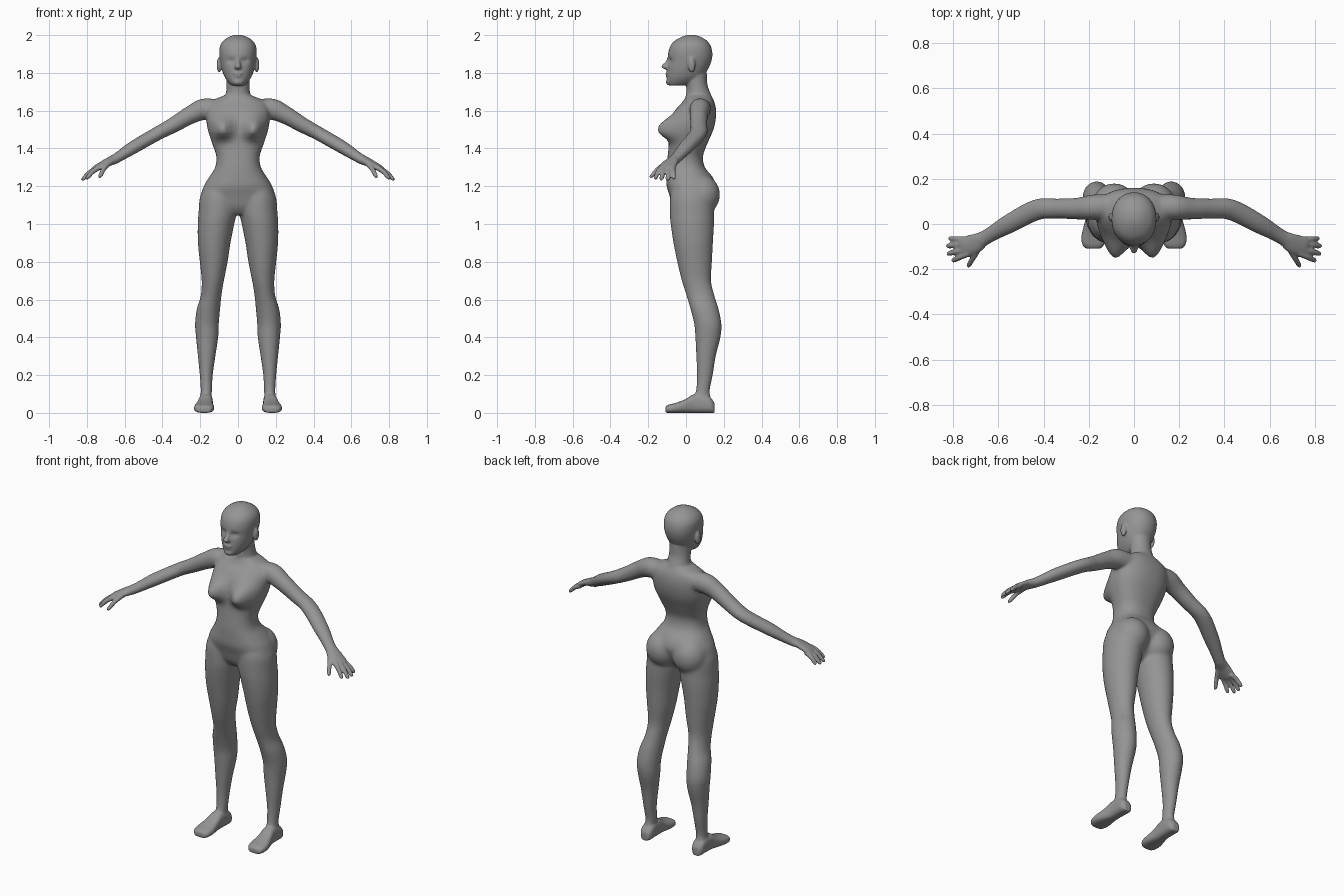
import bpy, bmesh, math
from mathutils import Vector, Matrix

bm = bmesh.new()
X, Y, Z = Vector((1, 0, 0)), Vector((0, 1, 0)), Vector((0, 0, 1))


def refine(rows, n=4):
    """Catmull-Rom interpolation of rows of numbers."""
    out = []
    for i in range(len(rows) - 1):
        a, b, c, d = (rows[max(i - 1, 0)], rows[i], rows[i + 1], rows[min(i + 2, len(rows) - 1)])
        for k in range(n):
            t = k / n
            out.append([0.5 * (2 * q + (r - p) * t + (2 * p - 5 * q + 4 * r - s) * t * t
                               + (3 * q - p - 3 * r + s) * t ** 3) for p, q, r, s in zip(a, b, c, d)])
    return out + [list(rows[-1])]


def loft(rings, power=2.0, seg=48):
    """Closed skin over rings given as centre, axis u, axis v."""
    loops = []
    for c, u, v in rings:
        loop = []
        for i in range(seg):
            a = 2 * math.pi * i / seg
            cu, sv = math.cos(a), math.sin(a)
            loop.append(bm.verts.new(c + u * math.copysign(abs(cu) ** (2 / power), cu)
                                     + v * math.copysign(abs(sv) ** (2 / power), sv)))
        loops.append(loop)
    for l, m in zip(loops, loops[1:]):
        for i in range(seg):
            j = (i + 1) % seg
            bm.faces.new((l[i], l[j], m[j], m[i]))
    bm.faces.new(loops[0])
    bm.faces.new(loops[-1])
    return [v for l in loops for v in l]


def column(rows, power=2.0):
    """Horizontal slices: z, x min, x max, y front, y back."""
    return loft([(Vector(((a + b) / 2, (f + k) / 2, z)), X * (b - a) / 2, Y * (k - f) / 2)
                 for z, a, b, f, k in refine(rows)], power)


def centred(rows, power=2.0):
    return column([(z, -w, w, f, k) for z, w, f, k in rows], power)


def limb(rows, seg=24):
    """Slices across a path: x, y, z, horizontal radius, vertical radius."""
    rows = refine(rows)
    rings = []
    for i, r in enumerate(rows):
        t = Vector(rows[min(i + 1, len(rows) - 1)][:3]) - Vector(rows[max(i - 1, 0)][:3])
        u = t.cross(Z).normalized()
        rings.append((Vector(r[:3]), u * r[3], u.cross(t).normalized() * r[4]))
    loft(rings, seg=seg)


def blob(c, r):
    bmesh.ops.create_uvsphere(bm, u_segments=24, v_segments=16, radius=1,
                              matrix=Matrix.Translation(c) @ Matrix.Diagonal((*r, 1)))


# leg
column([(1.22, .05, .16, -.06, .12), (1.15, .012, .2, -.084, .145), (1.06, .008, .209, -.086, .149),
        (1.0, .02, .213, -.081, .148), (.9, .04, .212, -.066, .142), (.8, .055, .202, -.046, .137),
        (.7, .075, .192, -.022, .132), (.62, .088, .197, .004, .15), (.55, .095, .218, .024, .172),
        (.47, .102, .227, .044, .187), (.4, .105, .222, .05, .182), (.3, .12, .212, .055, .157),
        (.2, .134, .202, .059, .141), (.12, .138, .197, .054, .125), (.08, .14, .2, .04, .13),
        (.03, .14, .2, .04, .135)])
# foot
loft([(Vector((x, y, h / 2)), X * w, Z * h / 2) for y, x, w, h in refine([
    (.152, .17, .022, .05), (.13, .17, .036, .08), (.09, .17, .037, .1), (.04, .172, .038, .098),
    (0, .176, .044, .074), (-.05, .179, .053, .054), (-.09, .18, .049, .044), (-.109, .18, .032, .034)])], 2.7)
# arm
limb([(.06, .08, 1.6, .05, .045), (.17, .075, 1.61, .057, .057), (.25, .068, 1.578, .048, .048),
      (.34, .068, 1.525, .044, .041), (.43, .063, 1.477, .046, .036), (.55, .002, 1.408, .042, .034),
      (.62, -.038, 1.363, .034, .028), (.665, -.065, 1.336, .032, .025)])
# palm
limb([(.64, -.052, 1.35, .031, .025), (.67, -.067, 1.335, .034, .024), (.70, -.085, 1.322, .043, .02),
      (.745, -.10, 1.298, .045, .017), (.765, -.106, 1.288, .036, .012)])
# fingers and thumb
for base, tip in (((.745, -.069, 1.291), (.819, -.064, 1.24)), ((.745, -.09, 1.296), (.829, -.097, 1.232)),
                  ((.742, -.111, 1.299), (.827, -.133, 1.233)), ((.732, -.13, 1.301), (.805, -.164, 1.239)),
                  ((.685, -.105, 1.32), (.735, -.19, 1.247))):
    b, t = Vector(base), Vector(tip)
    m = b.lerp(t, .5) + Z * .008
    limb([(*b, .014, .014), (*m, .0125, .013), (*b.lerp(t, .88), .011, .0105), (*t, .007, .006)], 16)
# buttock
blob((.088, .083, 1.155), (.098, .098, .105))
# ear
blob((.1, .03, 1.842), (.013, .02, .04))

# mirror the paired parts
twin = bmesh.ops.duplicate(bm, geom=bm.verts[:] + bm.edges[:] + bm.faces[:])
for v in twin["geom"]:
    if isinstance(v, bmesh.types.BMVert):
        v.co.x *= -1

# torso, with the bust pushed out of the chest
torso = centred([(1.05, .05, -.04, .07), (1.09, .13, -.07, .11), (1.15, .188, -.087, .145),
                 (1.2, .182, -.103, .16), (1.25, .152, -.104, .14), (1.3, .121, -.103, .1),
                 (1.36, .115, -.097, .09), (1.43, .138, -.09, .115), (1.5, .16, -.086, .145),
                 (1.56, .168, -.076, .158), (1.61, .165, -.052, .159), (1.65, .14, -.015, .149),
                 (1.68, .075, .0, .132)], 2.3)
for v in torso:
    if v.co.y < .03:
        rise = (v.co.z - 1.5) / (.066 if v.co.z > 1.5 else .05)
        side = (abs(v.co.x) - .088) / .056
        v.co.y -= .077 * math.exp(-side ** 2 - abs(rise) ** 2.4)
# neck
centred([(1.62, .1, .005, .14), (1.67, .072, .0, .137), (1.7, .063, .002, .126), (1.74, .06, .0, .113),
         (1.8, .062, -.01, .11)])
# head with eye sockets
head = centred([(1.733, .034, -.088, -.01), (1.75, .052, -.1, .05), (1.78, .072, -.101, .09),
                (1.82, .086, -.1, .117), (1.86, .094, -.096, .134), (1.9, .099, -.095, .14),
                (1.94, .096, -.084, .132), (1.97, .078, -.06, .111), (1.992, .045, -.02, .075),
                (2.001, .015, .012, .044)], 2.15)
for v in head:
    if v.co.y < -.03:
        d = ((abs(v.co.x) - .036) / .02) ** 2 + ((v.co.z - 1.865) / .014) ** 2
        v.co.y += .012 * math.exp(-d)
# nose
centred([(1.885, .008, -.097, -.07), (1.86, .011, -.108, -.07), (1.838, .017, -.13, -.07),
         (1.826, .018, -.127, -.07), (1.818, .012, -.108, -.07)])
# lips and chin
blob((0, -.094, 1.796), (.027, .016, .008))
blob((0, -.092, 1.783), (.023, .016, .008))
blob((0, -.088, 1.752), (.028, .018, .018))

bmesh.ops.recalc_face_normals(bm, faces=bm.faces[:])
mesh = bpy.data.meshes.new("body")
bm.to_mesh(mesh)
bm.free()
body = bpy.data.objects.new("body", mesh)
bpy.context.collection.objects.link(body)
bpy.context.view_layer.objects.active = body
body.select_set(True)

# fuse all parts into one skin
fuse = body.modifiers.new("fuse", 'REMESH')
fuse.mode = 'VOXEL'
fuse.voxel_size = .0055
bpy.ops.object.modifier_apply(modifier="fuse")

# blend hips and shoulders strongly, everything else lightly
group = body.vertex_groups.new(name="blend")
for v in body.data.vertices:
    x, z = abs(v.co.x), v.co.z
    w = max(math.exp(-((z - 1.15) / .12) ** 4) if x < .3 else 0,
            math.exp(-((z - 1.63) / .06) ** 4 - (x / .24) ** 6))
    if w > .01:
        group.add([v.index], w, 'REPLACE')
for name, steps, vg in (("blend", 50, "blend"), ("soften", 4, "")):
    soft = body.modifiers.new(name, 'SMOOTH')
    soft.factor = .5
    soft.iterations = steps
    soft.vertex_group = vg
thin = body.modifiers.new("thin", 'DECIMATE')
thin.ratio = .3
for name in ("blend", "soften", "thin"):
    bpy.ops.object.modifier_apply(modifier=name)
bpy.ops.object.shade_smooth()

# dark grey skin
grey = bpy.data.materials.new("dark_grey")
grey.diffuse_color = (.3, .3, .3, 1)
body.data.materials.clear()
body.data.materials.append(grey)
